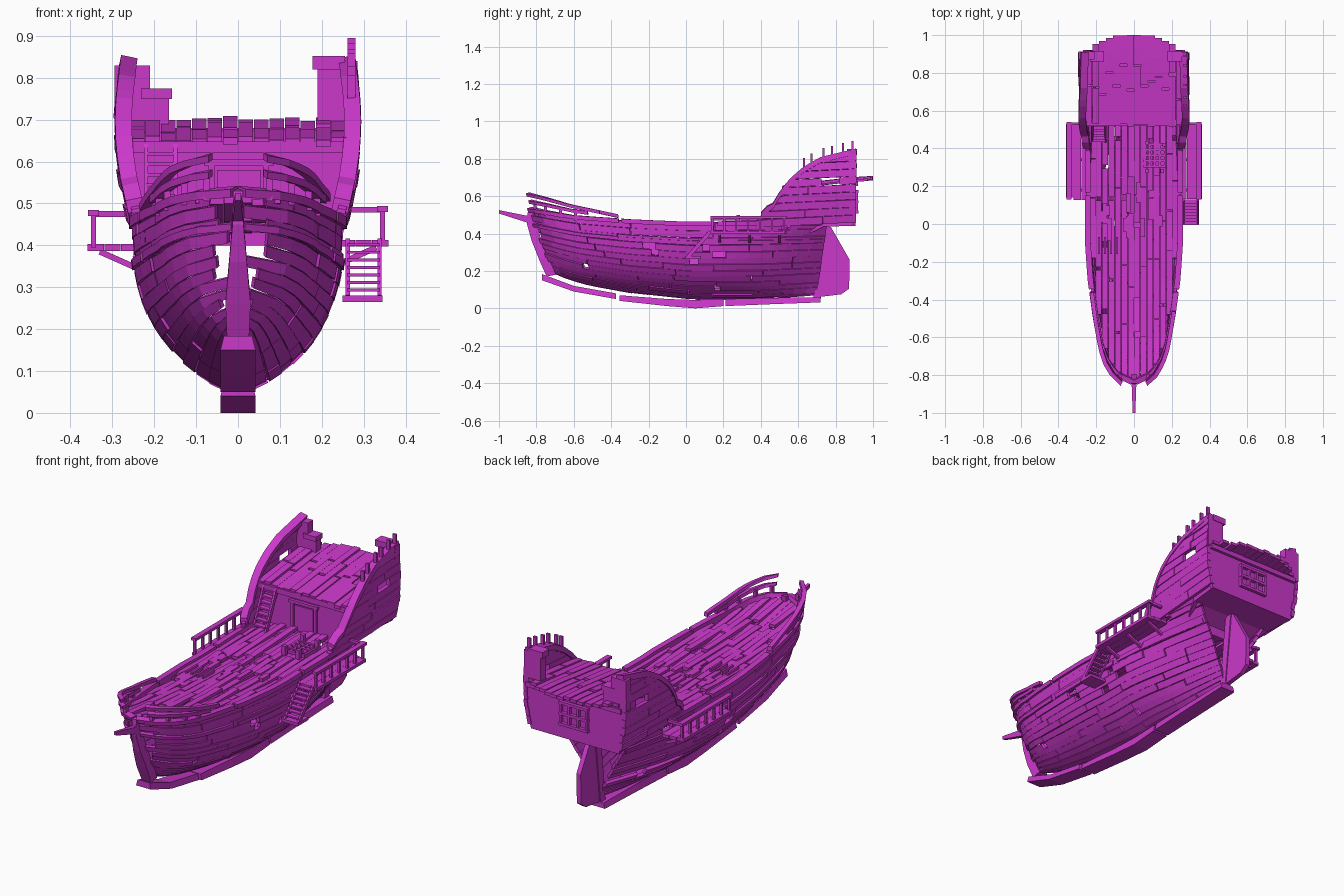
import bpy, bmesh, math, random
from mathutils import Vector as V

if "Cube" in bpy.data.objects:
    bpy.data.objects.remove(bpy.data.objects["Cube"])
random.seed(4)
R = random.uniform
mat = bpy.data.materials.new("purple_wood")
mat.diffuse_color = (0.6, 0.04, 0.6, 1)
mat.use_nodes = True
mat.node_tree.nodes["Principled BSDF"].inputs["Base Color"].default_value = mat.diffuse_color

def interp(p, x):
    if x <= p[0][0]: return p[0][1]
    for (a, b), (c, d) in zip(p, p[1:]):
        if x <= c: return b + (d - b) * (x - a) / (c - a)
    return p[-1][1]

def lerp(a, b, t): return a + (b - a) * t

def loft(bm, rings):
    rs = [[bm.verts.new(p) for p in r] for r in rings]
    n = len(rs[0])
    for a, b in zip(rs, rs[1:]):
        for i in range(n):
            bm.faces.new((a[i], a[(i + 1) % n], b[(i + 1) % n], b[i]))
    bm.faces.new(rs[0]); bm.faces.new(rs[-1][::-1])

def box(bm, x0, x1, y0, y1, z0, z1):
    loft(bm, [[(x0, y, z0), (x1, y, z0), (x1, y, z1), (x0, y, z1)] for y in (y0, y1)])

def bar(bm, p, q, w, h):
    p, q = V(p), V(q)
    d = (q - p).normalized()
    up = V((0, 0, 1)) if abs(d.z) < .9 else V((0, 1, 0))
    s = d.cross(up).normalized()
    n = s.cross(d)
    loft(bm, [[c + s * w * i / 2 + n * h * j / 2 for i, j in ((-1, -1), (1, -1), (1, 1), (-1, 1))] for c in (p, q)])

def part(name, build):
    bm = bmesh.new()
    build(bm)
    bmesh.ops.recalc_face_normals(bm, faces=bm.faces)
    me = bpy.data.meshes.new(name)
    bm.to_mesh(me); bm.free()
    me.materials.append(mat)
    bpy.context.collection.objects.link(bpy.data.objects.new(name, me))

# Hull lines: keel height, sheer height and half breadth along y
KEEL = [(-.84, .2), (-.72, .155), (-.6, .125), (-.36, .085), (0, .05), (.4, .05), (.74, .07)]
SHEER = [(-.84, .53), (-.6, .49), (-.3, .468), (0, .455), (.4, .46), (.76, .465)]
WIDTH = [(-.84, .012), (-.82, .07), (-.79, .11), (-.72, .155), (-.65, .18), (-.5, .208), (-.3, .236),
         (-.1, .25), (.3, .25), (.5, .243), (.74, .225)]
CASTLE = [(.38, .47), (.42, .53), (.48, .56), (.5, .62), (.56, .69), (.63, .75), (.72, .8), (.91, .845)]

def hull(u, t):
    t = max(t, 0)
    yy = -.84 + 1.58 * u
    y = lerp(lerp(-.73, -.84, t), lerp(.70, .76, t), u)
    full = max(0, 1 - (1 - min(t, 1)) ** 2.6) ** .7
    g = max(0, (yy - .15) / .59) ** 1.4
    x = interp(WIDTH, yy) * lerp(full, t ** 1.15, g)
    return V((x, y, lerp(interp(KEEL, yy), interp(SHEER, yy), t)))

def castle(y, z):
    h = (z - .44) / .4
    return V((interp([(.38, .245), (.6, .252), (.9, .258)], y) + .035 * math.sin(math.pi * min(1, h * .85)), y, z))

def strake(bm, f, a0, a1, lo, hi, n, th, s, out=0):
    """plank on surface f between parameter curves lo and hi"""
    rings = []
    for i in range(n + 1):
        a = lerp(a0, a1, i / n)
        p, q = f(a, lo(a)), f(a, hi(a))
        du = f(min(a + .01, 1), hi(a)) - f(a - .01, hi(a))
        nn = du.cross(q - p)
        nn = nn.normalized() if nn.length > 1e-9 else V((1, 0, 0))
        if nn.x < 0: nn = -nn
        ring = [p + nn * out, q + nn * out, q + nn * (out - th), p + nn * (out - th)]
        rings.append([(max(v.x, 0) * s, v.y, v.z) for v in ring])
    loft(bm, rings)

# Hull planking with gaps and missing boards
def planking(bm):
    N = 14
    for s in (-1, 1):
        for r in range(N):
            t0, t1 = (max(r, .1) / N) ** 1.4, ((r + .95) / N) ** 1.4
            u = R(0, .015)
            while u < .98:
                e = u + R(.13, .34)
                if e > .9: e = 1
                if not (2 < r < N - 3 and R(0, 1) < .05):
                    j = R(-.003, .003)
                    strake(bm, hull, u, e - .002, lambda a: t0 + j, lambda a: t1 + j,
                           max(3, int((e - u) * 26)), .016, s, R(-.002, .006))
                u = e + (R(.015, .045) if R(0, 1) < .2 and r > 2 else .001)
part("hull_planks", planking)

# Wale and gunwale bands
def bands(bm):
    for s in (-1, 1):
        for a, b in ((.0, .3), (.31, .62), (.63, 1)):
            strake(bm, hull, a, b, lambda u: .96, lambda u: 1.02, 12, .03, s, .01)
            strake(bm, hull, a, b - .01, lambda u: .72, lambda u: .77, 12, .018, s, .009)
        # raised bow rails
        for k, end in ((.035, .2), (.075, .3 if s < 0 else .24)):
            lift = lambda u: k * max(0, 1 - u / .34) / .33
            strake(bm, hull, .012, end, lambda u: 1.0 + lift(u), lambda u: 1.05 + lift(u), 9, .022, s, .008)
        for u in (.015, .05, .1, .15):
            p = hull(u, 1)
            box(bm, p.x * s - .008, p.x * s + .008, p.y, p.y + .018, p.z - .02, p.z + .04)
part("wales_and_bow_rails", bands)

# Keel, stem, sternpost, bowsprit
def backbone(bm):
    for seg in ([(-.77, .15, .183), (-.6, .09, .12), (-.375, .05, .08)],
                [(-.355, .04, .07), (-.1, .012, .05), (.05, 0, .045), (.2, .012, .05)],
                [(.21, .012, .05), (.45, .022, .056), (.72, .032, .06)]):
        loft(bm, [[(-.042, y, a), (.042, y, a), (.034, y, b), (-.034, y, b)] for y, a, b in seg])
    loft(bm, [[(-w, y, z), (w, y, z), (w, y + .05, z + .01), (-w, y + .05, z + .01)]
              for y, z, w in ((-.745, .17, .026), (-.785, .26, .03), (-.825, .36, .021), (-.85, .45, .013), (-.845, .53, .012))])
    bar(bm, (0, .70, .05), (0, .745, .45), .035, .04)
    loft(bm, [[(-w, y, a), (w, y, a), (w, y, b), (-w, y, b)]
              for y, a, b, w in ((-.76, .43, .485, .014), (-.86, .462, .497, .012), (-1, .507, .525, .007))])
part("keel_stem_bowsprit", backbone)

def rudder(bm):
    prof = [(.705, .06), (.83, .075), (.872, .105), (.875, .26), (.775, .435), (.745, .44), (.70, .22)]
    loft(bm, [[(x, y, z) for y, z in prof] for x in (-.012, .012)])
part("rudder", rudder)

# Main deck boards
def deck(bm):
    n, w = 14, .034
    for i in range(n):
        x0 = (i - n / 2) * w
        xm = max(abs(x0), abs(x0 + w))
        ys = next((k / 100 for k in range(-82, 0) if interp(WIDTH, k / 100) > xm + .006), -.2)
        while ys < .53:
            e = min(.54, ys + R(.15, .45))
            if e > .45: e = .54
            j, tilt = R(-.004, .006), R(-.004, .004)
            if R(0, 1) > .03:
                loft(bm, [[(x, y, interp(SHEER, y) - d + j + tilt * k) for x, d in
                           ((x0 + .001, .026), (x0 + w - .001, .026), (x0 + w - .001, .01), (x0 + .001, .01))]
                          for k, y in enumerate([lerp(ys, e, q / 4) for q in range(5)])])
            ys = e + (R(.01, .03) if R(0, 1) < .35 else .002)
part("main_deck", deck)

# Raised stern: stepped side planks under a sweeping cap rail
def stern_sides(bm):
    for s in (-1, 1):
        for r in range(10):
            lo = lambda y: .435 + .041 * r + .05 * (y - .4)
            hi = lambda y: min(lo(y) + .039, interp(CASTLE, y))
            y0 = next((k / 100 for k in range(38, 91) if interp(CASTLE, k / 100) > lo(k / 100) + .006), None)
            if y0 is None: continue
            cuts = [y0, .91]
            if r == 5: cuts = [y0, .725, .82, .91]
            elif y0 < .7: cuts = [y0, lerp(y0, .9, R(.35, .7)), .91]
            for i in range(len(cuts) - 1):
                if r == 5 and i == 1: continue
                strake(bm, castle, cuts[i], cuts[i + 1] - .001, lo, hi, 6, .02, s, R(-.002, .006))
        strake(bm, castle, .4, .91, lambda y: interp(CASTLE, y) - .022, lambda y: interp(CASTLE, y) + .008, 16, .04, s, .008)
    for y in (.63, .67, .735, .78, .84, .89):
        z = interp(CASTLE, y)
        box(bm, .262, .28, y - .005, y + .006, z - .03, z + .055)
part("stern_castle_sides", stern_sides)

# Transom, its corner wings, window and counter floor
def transom(bm):
    loft(bm, [[(-.25, y, .44), (.25, y, .44), (.285, y, .56), (.28, y, .675), (-.28, y, .675), (-.285, y, .56)] for y in (.885, .905)])
    loft(bm, [[(-w, y, z), (w, y, z), (w, y, .465), (-w, y, .465)] for y, z, w in ((.66, .40, .2), (.74, .438, .235), (.9, .44, .25))])
    box(bm, .19, .285, .87, .912, .67, .84); box(bm, .178, .255, .86, .915, .82, .852)
    box(bm, -.22, -.165, .87, .912, .67, .755); box(bm, -.232, -.158, .86, .915, .75, .775)
    box(bm, -.295, -.21, .87, .912, .67, .83)
    for x in (-.075, -.025, .025, .075): box(bm, x - .006, x + .006, .9, .92, .515, .625)
    for z in (.515, .57, .625): box(bm, -.082, .082, .9, .922, z - .007, z + .007)
    box(bm, -.27, .27, .9, .92, .655, .68)
part("transom", transom)

def poop(bm):
    n, w = 14, .037
    for i in range(n):
        x0 = (i - n / 2) * w
        end = interp([(0, 1), (.1, .998), (.2, .955), (.26, .9)], abs(x0 + w / 2))
        c = R(.65, .85)
        for a, b in ((.525 + R(-.012, .012), c), (c + R(.002, .02), end)):
            j = R(-.006, .005)
            loft(bm, [[(x0 + .001, y, z - .016), (x0 + w - .001, y, z - .016), (x0 + w - .001, y, z), (x0 + .001, y, z)]
                      for y, z in [(y, interp([(.52, .655), (.9, .698), (1, .705)], y) + j) for y in (a, (a + b) / 2, b)]])
part("poop_deck", poop)

# Cabin front with door, beams and ladder
def cabin(bm):
    box(bm, -.25, .25, .54, .56, .43, .645)
    box(bm, -.26, .26, .52, .55, .62, .648)
    for x in (-.07, .06): box(bm, x, x + .014, .528, .545, .44, .6)
    box(bm, -.08, .085, .525, .545, .59, .605)
    box(bm, -.05, .055, .533, .545, .45, .58)
    for x in (-.22, -.15): bar(bm, (x, .44, .44), (x, .53, .64), .01, .02)
    for k in range(7): box(bm, -.22, -.15, .435 + k * .013, .462 + k * .013, .465 + k * .025, .473 + k * .025)
part("cabin_front", cabin)

# Side galleries with railings
def galleries(bm):
    for s, zo in ((-1, .395), (1, .405)):
        for k in range(3):
            xa, xb = .24 + k * .04, .279 + k * .04
            loft(bm, [[(s * xa, y, zo - .008), (s * xb, y, zo - .008), (s * xb, y, zo + .008), (s * xa, y, zo + .008)]
                      for y in (.125 + R(0, .02), .54 - k * .005)])
        for k in range(7):
            y = .14 + k * .064
            box(bm, s * .345 - .006, s * .345 + .006, y - .006, y + .006, zo, zo + .08)
        bar(bm, (s * .345, .13, zo + .082), (s * .345, .54, zo + .082), .026, .014)
        bar(bm, (s * .345, .53, zo + .08), (s * .27, .53, zo + .08), .014, .014)
        for y in (.18, .34, .5): bar(bm, (s * .24, y, zo - .05), (s * .33, y, zo - .01), .014, .014)
    # outboard stairs
    for x in (.262, .338): bar(bm, (x, .01, .275), (x, .13, .41), .01, .02)
    for k in range(7): box(bm, .262, .338, .01 + k * .016, .034 + k * .016, .29 + k * .018, .297 + k * .018)
    box(bm, .25, .345, -.005, .08, .265, .28)
part("side_galleries", galleries)

# Deck fittings: grating and loose timbers
def fittings(bm):
    for k in range(5):
        box(bm, .05 + k * .027, .062 + k * .027, .3, .43, .452, .466)
        box(bm, .05, .17, .3 + k * .029, .312 + k * .029, .454, .468)
    for x, y in ((.07, .28), (.15, .28), (.07, .43), (.16, .42)): box(bm, x - .01, x + .01, y - .01, y + .01, .45, .5)
    for k in range(4): box(bm, -.19 + k * .032, -.18 + k * .032, -.16, -.07, .45, .468)
    for _ in range(16):
        x, y, l = R(-.19, .17), R(-.3, .15), R(.04, .12)
        box(bm, x, x + .025, y, y + l, .445, .462)
part("deck_fittings", fittings)
